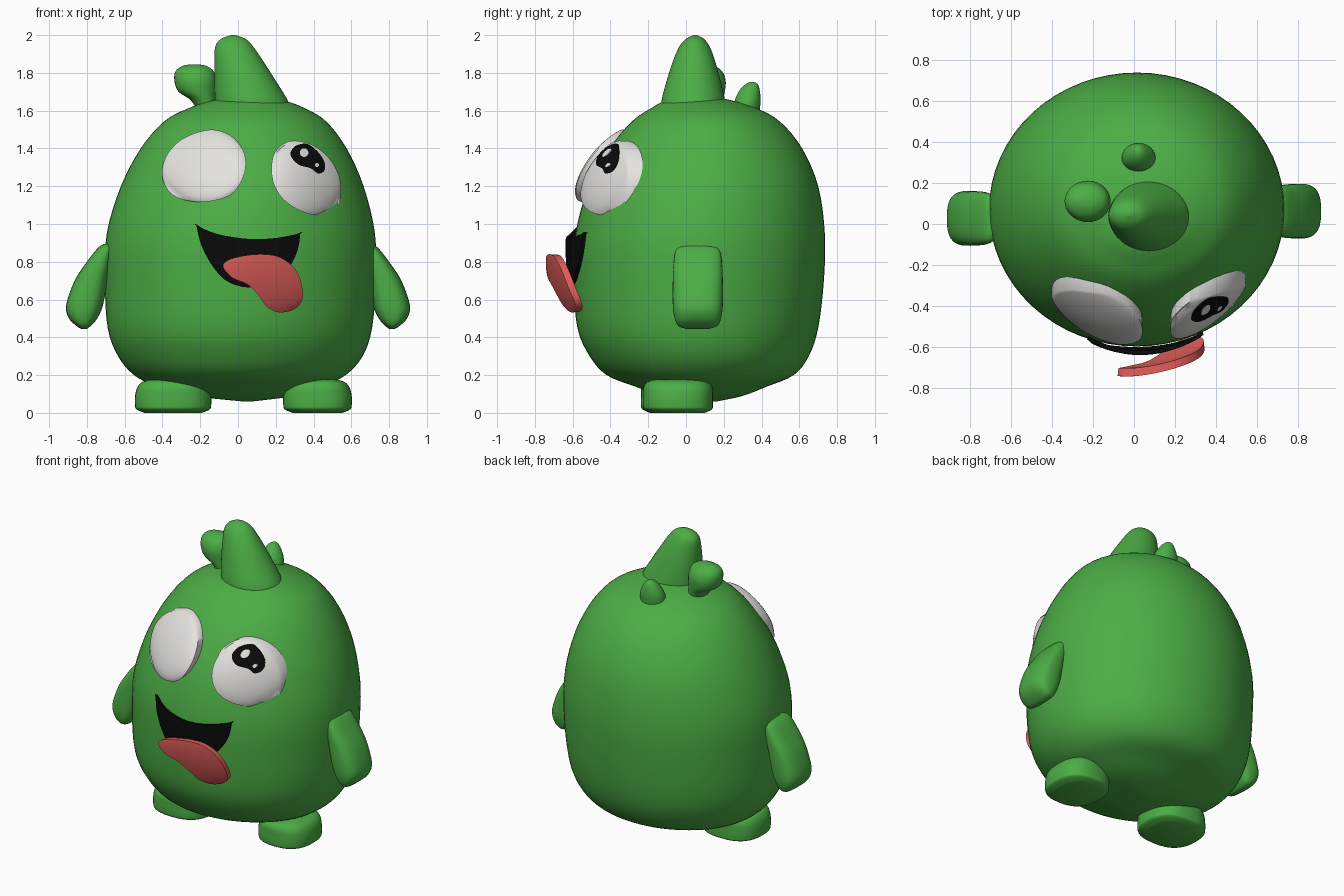
import bpy
import bmesh
import math
from mathutils import Vector


def material(name, rgb):
    m = bpy.data.materials.new(name)
    m.diffuse_color = (*rgb, 1)
    return m


GREEN = material("leaf green", (0.072, 0.42, 0.06))
WHITE = material("eye white", (0.78, 0.77, 0.74))
BLACK = material("black", (0.003, 0.003, 0.003))
RED = material("tongue red", (0.74, 0.11, 0.10))


def spline(pts, steps, closed=False):
    """Smooth curve through the points, of any dimension."""
    pts = [Vector(p) for p in pts]
    n = len(pts)
    out = []
    for i in range(n if closed else n - 1):
        if closed:
            a, b, c, d = (pts[(i + k) % n] for k in (-1, 0, 1, 2))
        else:
            a, b, c, d = (pts[min(max(i + k, 0), n - 1)] for k in (-1, 0, 1, 2))
        for s in range(steps):
            t = s / steps
            out.append(b + (c - a) * (t / 2) + (a * 2 - b * 5 + c * 4 - d) * (t * t / 2)
                       + (b * 3 - a - c * 3 + d) * (t ** 3 / 2))
    if not closed:
        out.append(pts[-1])
    return out


def skin(name, rings, mat, angle=40):
    """Join rings of points into a closed surface."""
    bm = bmesh.new()
    loops = [[bm.verts.new(p) for p in ring] for ring in rings]
    for lo, hi in zip(loops, loops[1:]):
        n = len(lo)
        for i in range(n):
            j = (i + 1) % n
            bm.faces.new((lo[i], lo[j], hi[j], hi[i]))
    bm.faces.new(loops[0][::-1])
    bm.faces.new(loops[-1])
    bmesh.ops.remove_doubles(bm, verts=bm.verts, dist=0.0004)
    bmesh.ops.recalc_face_normals(bm, faces=bm.faces)
    me = bpy.data.meshes.new(name)
    bm.to_mesh(me)
    bm.free()
    me.materials.append(mat)
    ob = bpy.data.objects.new(name, me)
    bpy.context.collection.objects.link(ob)
    bpy.ops.object.select_all(action='DESELECT')
    ob.select_set(True)
    bpy.context.view_layer.objects.active = ob
    bpy.ops.object.shade_smooth_by_angle(angle=math.radians(angle))
    return ob


def loft(name, sections, mat=GREEN, power=2.0, flip=1, dy=0.0, steps=4, n=48):
    """Sections are (z, x0, x1), (y0, y1); rings are superellipses."""
    rows = []
    for (z, x0, x1), (y0, y1) in sections:
        rows.append((Vector((z, x0, x1)), Vector((y0, y1, 0))))
    zs = spline([r[0] for r in rows], steps)
    ys = spline([r[1] for r in rows], steps)
    rings = []
    for (z, x0, x1), (y0, y1, _) in zip(zs, ys):
        ring = []
        for k in range(n):
            c, s = math.cos(k * math.tau / n), math.sin(k * math.tau / n)
            x = (x0 + x1) / 2 + (x1 - x0) / 2 * math.copysign(abs(c) ** (2 / power), c)
            y = (y0 + y1) / 2 + (y1 - y0) / 2 * math.copysign(abs(s) ** (2 / power), s)
            ring.append((flip * x, y + dy, z))
        rings.append(ring)
    return skin(name, rings, mat)


def patch(name, outline, centre, depth, thick, mat, offset=0.0, steps=5):
    """Front-facing shape whose y follows depth(x, z), with a back wall."""
    edge = spline(outline, steps, closed=True)
    c = Vector(centre)

    def ring(s, push=0.0):
        pts = [c + (p - c) * s for p in edge]
        return [(p.x, depth(p.x, p.y) + push - offset, p.y) for p in pts]
    rings = [ring(s) for s in (0.02, 0.2, 0.4, 0.6, 0.75, 0.87, 0.95, 1)]
    rings += [ring(0.98, thick)]
    rings += [ring(s, thick) for s in (0.7, 0.4, 0.02)]
    return skin(name, rings, mat, 50)


def dome(cx, cz, rx, rz, y, bx, bz, height):
    """Tilted plane with a bulge."""
    def f(x, z):
        q = max(0, 1 - ((x - cx) / rx) ** 2 - ((z - cz) / rz) ** 2)
        return y + bx * (x - cx) + bz * (z - cz) - height * q ** 0.6
    return f


def circle(x, z, r):
    return [(x + r * math.cos(a * math.tau / 8), z + r * math.sin(a * math.tau / 8)) for a in range(8)]


# Body
loft("body", [
    ((0.06, 0.03, 0.07), (0.12, 0.16)), ((0.09, -0.24, 0.30), (-0.12, 0.30)),
    ((0.14, -0.43, 0.45), (-0.27, 0.43)), ((0.20, -0.55, 0.57), (-0.42, 0.57)),
    ((0.30, -0.635, 0.66), (-0.51, 0.65)), ((0.45, -0.69, 0.71), (-0.575, 0.70)),
    ((0.70, -0.705, 0.73), (-0.595, 0.73)), ((0.95, -0.695, 0.725), (-0.585, 0.735)),
    ((1.20, -0.62, 0.665), (-0.515, 0.70)), ((1.40, -0.515, 0.575), (-0.405, 0.615)),
    ((1.54, -0.395, 0.47), (-0.29, 0.50)), ((1.61, -0.27, 0.36), (-0.19, 0.38)),
    ((1.655, -0.13, 0.24), (-0.10, 0.24)), ((1.68, 0.04, 0.08), (0.05, 0.09))], n=64)

# Head tufts
loft("large_tuft", [
    ((1.58, -0.12, 0.28), (-0.13, 0.21)), ((1.65, -0.122, 0.265), (-0.13, 0.207)),
    ((1.75, -0.125, 0.205), (-0.105, 0.185)), ((1.86, -0.125, 0.135), (-0.07, 0.155)),
    ((1.94, -0.12, 0.08), (-0.035, 0.125)), ((1.98, -0.09, 0.04), (0.0, 0.095)),
    ((2.0, -0.035, -0.015), (0.04, 0.06))])
loft("side_tuft", [
    ((1.56, -0.20, -0.09), (0.05, 0.17)), ((1.65, -0.245, -0.115), (0.03, 0.19)),
    ((1.70, -0.315, -0.115), (0.015, 0.205)), ((1.76, -0.337, -0.115), (0.01, 0.21)),
    ((1.81, -0.33, -0.13), (0.03, 0.19)), ((1.838, -0.29, -0.17), (0.07, 0.15)),
    ((1.845, -0.25, -0.22), (0.10, 0.12))], n=32)
loft("back_tuft", [
    ((1.52, -0.05, 0.10), (0.24, 0.38)), ((1.60, -0.06, 0.105), (0.245, 0.39)),
    ((1.66, -0.055, 0.10), (0.26, 0.395)), ((1.71, -0.03, 0.075), (0.285, 0.39)),
    ((1.74, -0.005, 0.05), (0.315, 0.38)), ((1.752, 0.015, 0.03), (0.34, 0.36))], n=32)

# Arms, mirrored
ARM = [
    ((0.445, 0.80, 0.83), (0.0, 0.12)), ((0.46, 0.78, 0.855), (-0.04, 0.165)),
    ((0.50, 0.745, 0.895), (-0.06, 0.185)), ((0.57, 0.715, 0.91), (-0.07, 0.195)),
    ((0.70, 0.69, 0.865), (-0.07, 0.195)), ((0.80, 0.67, 0.80), (-0.065, 0.19)),
    ((0.87, 0.66, 0.745), (-0.05, 0.175)), ((0.895, 0.66, 0.71), (-0.01, 0.13))]
for side, flip, dy in (("left", -1, -0.035), ("right", 1, 0)):
    loft(side + "_arm", ARM, power=2.7, flip=flip, dy=dy, n=40)

# Feet
for side, x0, x1, dy in (("left", -0.545, -0.142, -0.01), ("right", 0.24, 0.602, 0)):
    loft(side + "_foot", [
        ((0.0, x0 + 0.05, x1 - 0.05), (-0.18, 0.10)), ((0.018, x0 + 0.008, x1 - 0.008), (-0.22, 0.137)),
        ((0.04, x0, x1), (-0.228, 0.142)), ((0.09, x0, x1), (-0.228, 0.142)),
        ((0.135, x0 + 0.012, x1 - 0.012), (-0.225, 0.14)),
        ((0.165, x0 + 0.04, x1 - 0.04), (-0.205, 0.12)),
        ((0.178, x0 + 0.09, x1 - 0.09), (-0.16, 0.08))], power=2.5, dy=dy, n=40)

# Eyes
left_depth = dome(-0.18, 1.31, 0.23, 0.20, -0.42, -0.43, 0.60, 0.075)
patch("left_eye", [(-0.40, 1.24), (-0.385, 1.35), (-0.31, 1.44), (-0.20, 1.49), (-0.11, 1.497),
                   (-0.02, 1.455), (0.035, 1.37), (0.035, 1.27), (-0.02, 1.17), (-0.10, 1.13),
                   (-0.22, 1.117), (-0.34, 1.15)], (-0.18, 1.31), left_depth, 0.09, WHITE)
right_depth = dome(0.36, 1.24, 0.20, 0.21, -0.39, 0.66, 0.36, 0.085)
patch("right_eye", [(0.177, 1.30), (0.195, 1.38), (0.25, 1.43), (0.32, 1.44), (0.41, 1.41),
                    (0.49, 1.34), (0.54, 1.24), (0.54, 1.13), (0.50, 1.06), (0.43, 1.045),
                    (0.33, 1.07), (0.24, 1.13), (0.19, 1.21)], (0.36, 1.24), right_depth, 0.09, WHITE)

# Pupil and highlights, thin plates over the right eye
patch("pupil", [(0.278, 1.365), (0.30, 1.41), (0.36, 1.425), (0.415, 1.39), (0.455, 1.335),
                (0.458, 1.285), (0.425, 1.267), (0.385, 1.295), (0.32, 1.315)],
      (0.37, 1.345), right_depth, 0.008, BLACK, 0.01)
for name, x, z, r in (("large_highlight", 0.35, 1.378, 0.023), ("small_highlight", 0.418, 1.312, 0.011)):
    patch(name, circle(x, z, r), (x, z), right_depth, 0.006, WHITE, 0.016, 3)

# Mouth plate, with doubled points for sharp corners
patch("mouth", [(-0.22, 0.992), (-0.22, 0.992), (-0.12, 0.95), (0.0, 0.927), (0.10, 0.92),
                (0.21, 0.927), (0.33, 0.95), (0.33, 0.95), (0.315, 0.86), (0.27, 0.77),
                (0.19, 0.70), (0.10, 0.67), (0.02, 0.668), (-0.07, 0.705), (-0.14, 0.785),
                (-0.195, 0.89)], (0.05, 0.83),
      lambda x, z: -0.638 + (x - 0.03) ** 2 + 0.5 * (z - 0.87) ** 2, 0.02, BLACK)

# Tongue
patch("tongue", [(-0.08, 0.775), (-0.05, 0.81), (0.03, 0.832), (0.13, 0.84), (0.22, 0.825),
                 (0.295, 0.77), (0.335, 0.69), (0.34, 0.60), (0.295, 0.548), (0.22, 0.532),
                 (0.155, 0.56), (0.11, 0.62), (0.05, 0.68), (-0.03, 0.715)], (0.15, 0.72),
      dome(0.14, 0.70, 0.26, 0.19, -0.655, 0.24, -0.25, 0.045), 0.04, RED)
